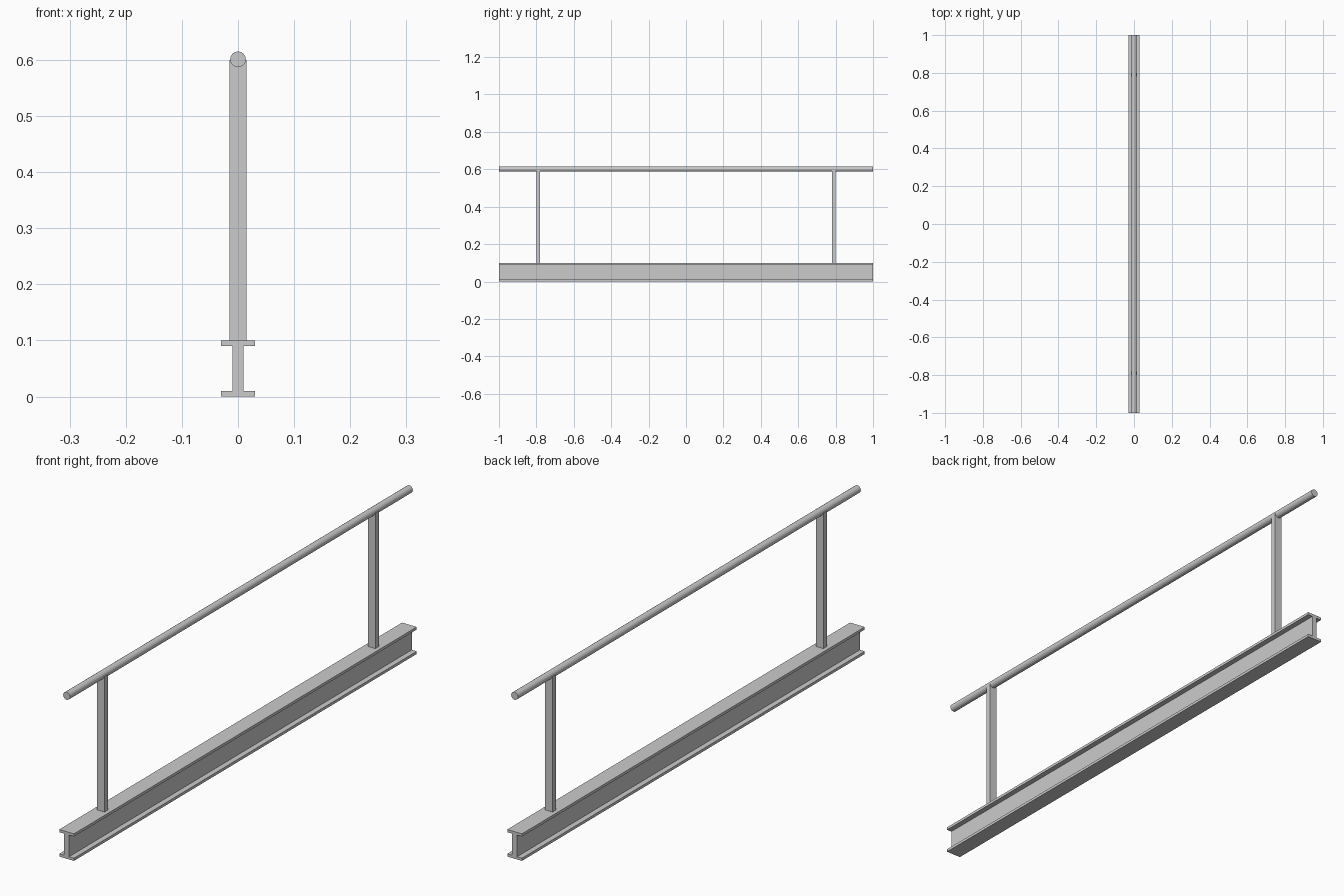
import bpy, bmesh, math
from mathutils import Vector

if "Cube" in bpy.data.objects:
    bpy.data.objects.remove(bpy.data.objects["Cube"])


def extrude_along_y(name, profile, y0, y1):
    """Solid made from a closed (x, z) profile swept from y0 to y1."""
    bm = bmesh.new()
    face = bm.faces.new([bm.verts.new((x, y0, z)) for x, z in profile])
    out = bmesh.ops.extrude_face_region(bm, geom=[face])
    verts = [v for v in out["geom"] if isinstance(v, bmesh.types.BMVert)]
    bmesh.ops.translate(bm, verts=verts, vec=Vector((0, y1 - y0, 0)))
    bmesh.ops.recalc_face_normals(bm, faces=bm.faces)
    mesh = bpy.data.meshes.new(name)
    bm.to_mesh(mesh)
    bm.free()
    obj = bpy.data.objects.new(name, mesh)
    bpy.context.collection.objects.link(obj)
    return obj


# I-beam: half profile mirrored across x = 0
half = [(0.03, 0), (0.03, 0.01), (0.01, 0.01), (0.01, 0.09), (0.03, 0.09), (0.03, 0.10)]
extrude_along_y("i_beam", half + [(-x, z) for x, z in reversed(half)], -1, 1)

# Flat-bar posts standing on the beam
post = [(0.015, 0.10), (0.015, 0.60), (-0.015, 0.60), (-0.015, 0.10)]
for name, y in (("front_post", -0.79), ("back_post", 0.79)):
    extrude_along_y(name, post, y - 0.01, y + 0.01)

# Round handrail, faceted
SIDES, RADIUS, HEIGHT = 16, 0.014, 0.601
circle = [(RADIUS * math.cos(a), HEIGHT + RADIUS * math.sin(a))
          for a in (2 * math.pi * i / SIDES for i in range(SIDES))]
extrude_along_y("handrail", circle, -1, 1)
